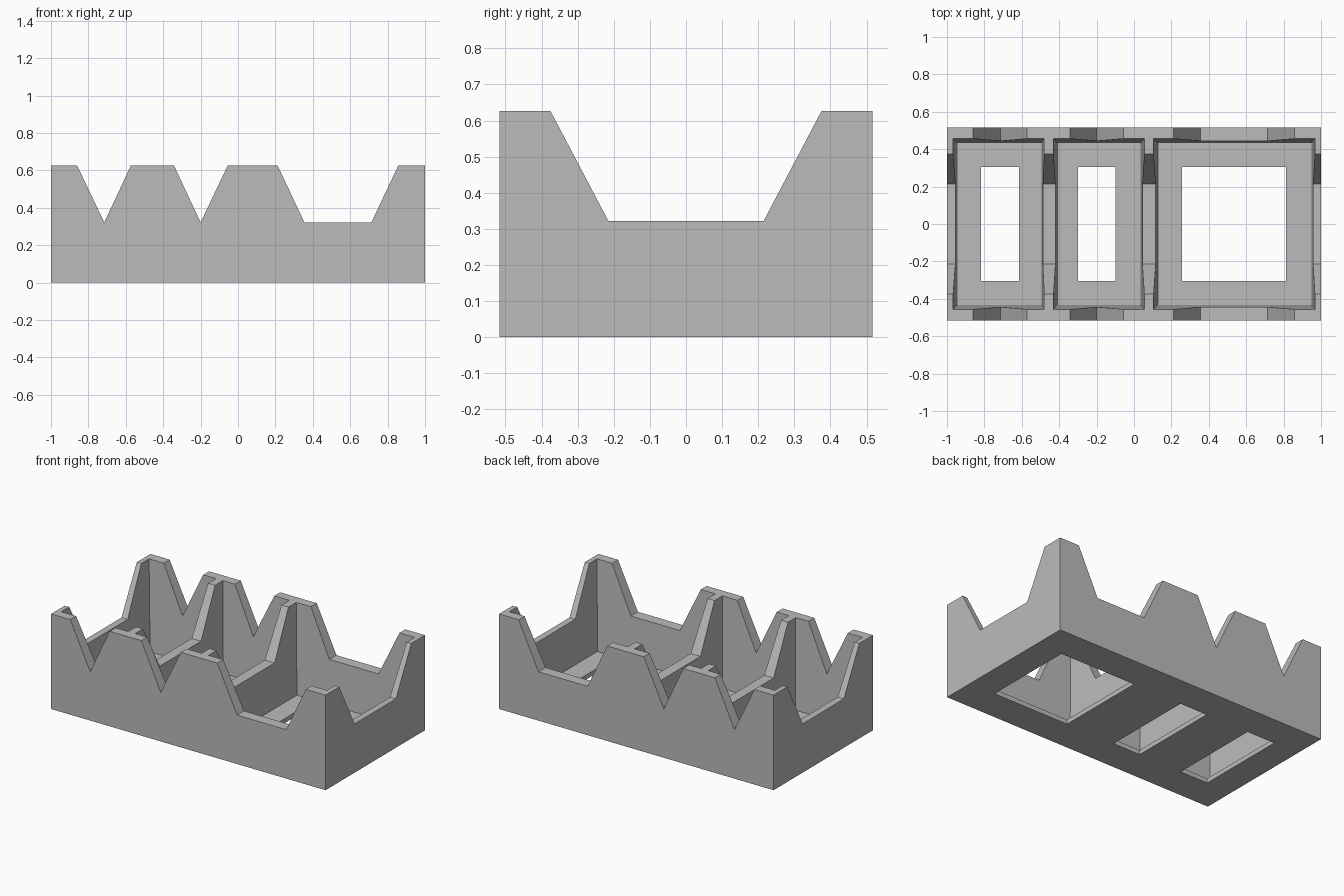
import bpy

default = bpy.data.objects.get("Cube")
if default:
    bpy.data.objects.remove(default, do_unlink=True)

HALF_Y, TOP, DIP, FLOOR, OVER = 0.517, 0.626, 0.322, 0.03, 0.9

grey = bpy.data.materials.new("plain grey")
grey.use_nodes = True
colour = (0.5, 0.5, 0.5, 1)
grey.diffuse_color = colour
grey.node_tree.nodes["Principled BSDF"].inputs["Base Color"].default_value = colour


def loft(name, lower, upper):
    """Solid between two matching rings of points."""
    n = len(lower)
    faces = [tuple(reversed(range(n))), tuple(range(n, 2 * n))]
    faces += [(i, (i + 1) % n, n + (i + 1) % n, n + i) for i in range(n)]
    mesh = bpy.data.meshes.new(name)
    mesh.from_pydata(lower + upper, [], faces)
    mesh.materials.append(grey)
    obj = bpy.data.objects.new(name, mesh)
    bpy.context.collection.objects.link(obj)
    # Make the normals point outwards
    import bmesh
    bm = bmesh.new()
    bm.from_mesh(mesh)
    bmesh.ops.recalc_face_normals(bm, faces=bm.faces)
    bm.to_mesh(mesh)
    bm.free()
    return obj


def ring(x0, x1, y, z):
    return [(x0, -y, z), (x1, -y, z), (x1, y, z), (x0, y, z)]


def cut(target, cutter):
    """Subtract the cutter, then discard it."""
    cutter.hide_render = True
    mod = target.modifiers.new("cut", "BOOLEAN")
    mod.operation = "DIFFERENCE"
    mod.solver = "EXACT"
    mod.object = cutter
    bpy.context.view_layer.objects.active = target
    bpy.ops.object.modifier_apply(modifier=mod.name)
    bpy.data.objects.remove(cutter, do_unlink=True)


def notch_profile(top0, low0, low1, top1):
    """Sloped notch outline, carried on above the rim."""
    k = (OVER - TOP) / (TOP - DIP)
    outline = [(top0 + (top0 - low0) * k, OVER), (low0, DIP)]
    if low1 > low0:
        outline.append((low1, DIP))
    return outline + [(top1 + (top1 - low1) * k, OVER)]


# Solid outer block
tray = loft("divided_tray", ring(-1, 1, HALF_Y, 0), ring(-1, 1, HALF_Y, TOP))

# Tapered pockets, each with a window through its floor:
# rim left, rim right, floor left, floor right, window left, window right
pockets = [
    (-0.967, -0.48, -0.943, -0.495, -0.818, -0.615),
    (-0.43, 0.055, -0.41, 0.035, -0.30, -0.10),
    (0.105, 0.967, 0.127, 0.948, 0.257, 0.813),
]
RIM_Y, FLOOR_Y, WINDOW_Y = 0.456, 0.432, 0.306
for r0, r1, f0, f1, w0, w1 in pockets:
    k = (OVER - TOP) / (TOP - FLOOR)
    wide = ring(r0 + (r0 - f0) * k, r1 + (r1 - f1) * k, RIM_Y + (RIM_Y - FLOOR_Y) * k, OVER)
    cut(tray, loft("pocket_cutter", ring(f0, f1, FLOOR_Y, FLOOR), wide))
    cut(tray, loft("window_cutter", ring(w0, w1, WINDOW_Y, -0.1), ring(w0, w1, WINDOW_Y, 0.1)))

# Notches through the front and back walls
for notch in [(-0.86, -0.715, -0.715, -0.573), (-0.342, -0.2, -0.2, -0.055), (0.212, 0.355, 0.713, 0.857)]:
    outline = notch_profile(*notch)
    cut(tray, loft("long_wall_cutter", [(x, -1, z) for x, z in outline], [(x, 1, z) for x, z in outline]))

# Wide dip through the end walls and dividers
outline = notch_profile(-0.375, -0.215, 0.215, 0.375)
cut(tray, loft("cross_wall_cutter", [(-2, y, z) for y, z in outline], [(2, y, z) for y, z in outline]))
